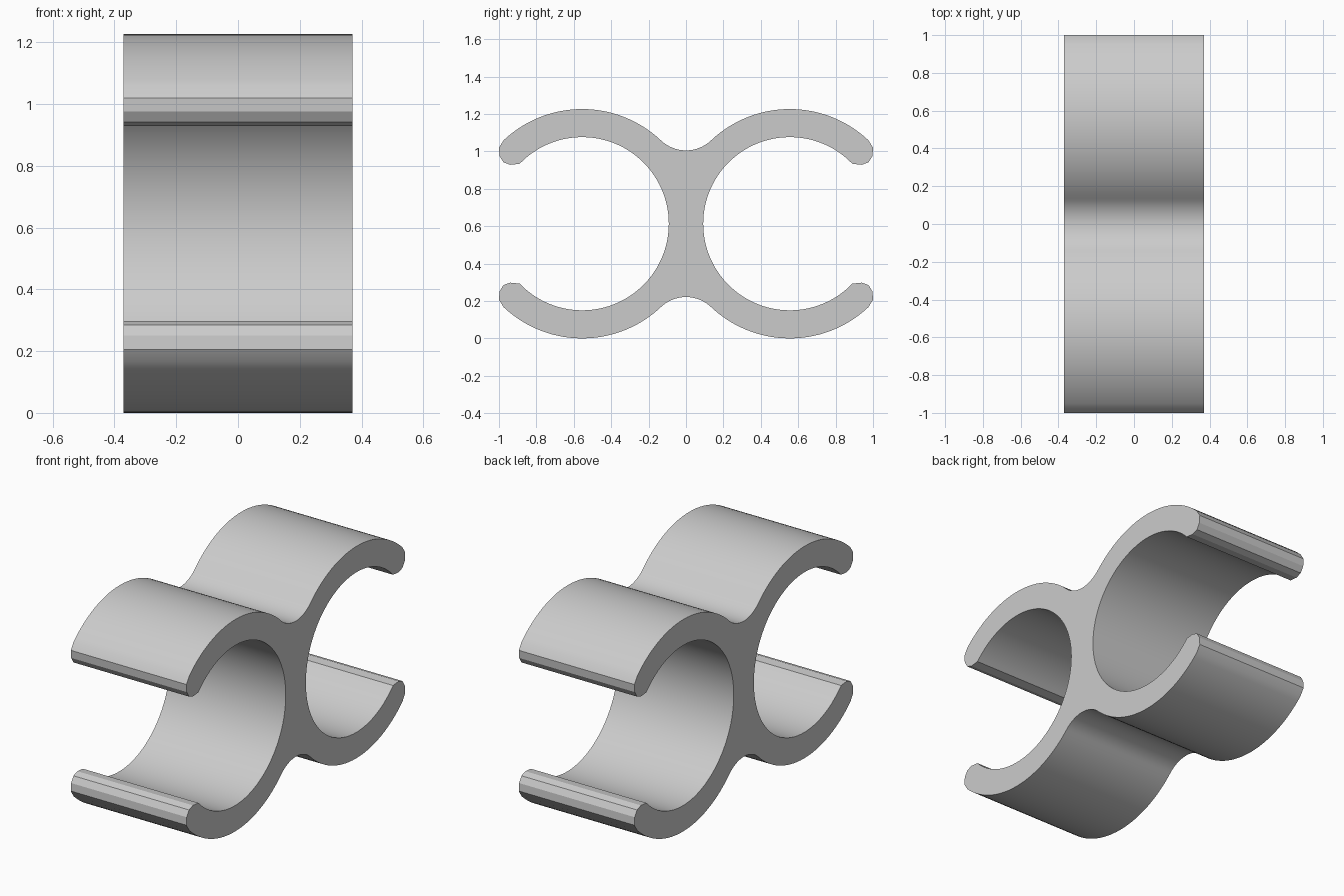
import bpy
import bmesh
from math import radians, cos, sin, atan2, degrees, hypot

cube = bpy.data.objects.get("Cube")
if cube:
    bpy.data.objects.remove(cube, do_unlink=True)

HALF_WIDTH = 0.37
CY, CZ = 0.555, 0.613          # centre of one ring
R_OUT, R_IN = 0.613, 0.463
NOTCH_Z = 1.005                # lowest point of the dip between the rings


def arc(cy, cz, r, start, end, n):
    angles = [radians(start + (end - start) * i / n) for i in range(n + 1)]
    return [(cy + r * cos(a), cz + r * sin(a)) for a in angles]


# Fillet circle that touches both rings and passes through the notch
h = NOTCH_Z - CZ
fillet = (CY**2 + h**2 - R_OUT**2) / (2 * (R_OUT - h))
fillet_z = NOTCH_Z + fillet
touch = degrees(atan2(fillet_z - CZ, -CY))

# Quarter outline: notch, outer arc, faceted tip, inner arc
tip = [(1.0, 1.02), (0.997, 0.975), (0.976, 0.941), (0.94, 0.928)]
quarter = arc(0, fillet_z, fillet, -90, touch - 180, 8)
quarter += arc(CY, CZ, R_OUT, touch, 46.8, 28)[1:]
quarter += tip
quarter += arc(CY, CZ, R_IN, 43.8, 180, 40)

# Mirror to the full closed outline
half = quarter + [(y, 2 * CZ - z) for y, z in reversed(quarter[:-1])]
outline = half + [(-y, z) for y, z in reversed(half[1:-1])]

# Extrude the outline across the width
bm = bmesh.new()
cap = bm.faces.new([bm.verts.new((-HALF_WIDTH, y, z)) for y, z in outline])
result = bmesh.ops.extrude_face_region(bm, geom=[cap], use_keep_orig=True)
moved = [g for g in result["geom"] if isinstance(g, bmesh.types.BMVert)]
bmesh.ops.translate(bm, verts=moved, vec=(2 * HALF_WIDTH, 0, 0))
bmesh.ops.recalc_face_normals(bm, faces=bm.faces)

mesh = bpy.data.meshes.new("double_clip")
bm.to_mesh(mesh)
bm.free()
clip = bpy.data.objects.new("double_clip", mesh)
bpy.context.collection.objects.link(clip)

# Plain grey plastic
grey = bpy.data.materials.new("light_grey")
grey.use_nodes = True
color = (0.6, 0.6, 0.6, 1)
grey.diffuse_color = color
grey.node_tree.nodes["Principled BSDF"].inputs["Base Color"].default_value = color
mesh.materials.append(grey)

# Smooth arcs, crisp caps and tips
bpy.context.view_layer.objects.active = clip
clip.select_set(True)
bpy.ops.object.shade_smooth_by_angle(angle=radians(20))
